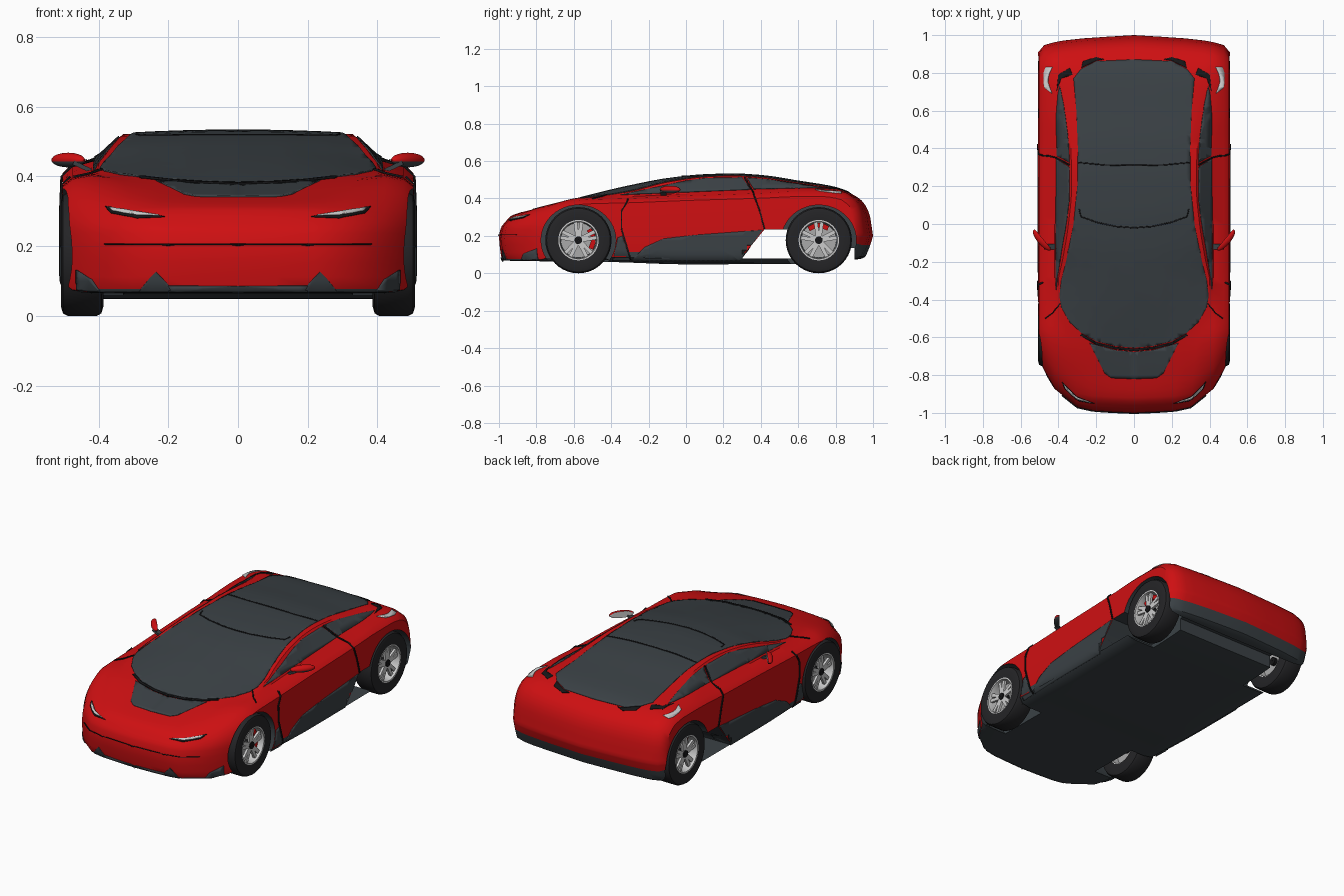
import bpy, bmesh, math
from mathutils import Vector, Matrix
from mathutils.bvhtree import BVHTree

if "Cube" in bpy.data.objects:
    bpy.data.objects.remove(bpy.data.objects["Cube"])

def material(name, rgb):
    m = bpy.data.materials.new(name)
    m.use_nodes = True
    m.diffuse_color = (*rgb, 1)
    m.node_tree.nodes["Principled BSDF"].inputs["Base Color"].default_value = (*rgb, 1)
    return m

RED = material("red_paint", (0.62, 0.005, 0.006))
DARK = material("dark_grey", (0.043, 0.053, 0.06))
BLACK = material("black", (0.008, 0.008, 0.009))
RUBBER = material("tyre_rubber", (0.018, 0.018, 0.02))
SILVER = material("silver", (0.6, 0.6, 0.6))
GREY = material("brake_grey", (0.4, 0.4, 0.4))

def finish(name, bm, mats, mirror=False, angle=35, fix=True):
    if fix:
        bmesh.ops.recalc_face_normals(bm, faces=bm.faces)
    me = bpy.data.meshes.new(name)
    bm.to_mesh(me)
    bm.free()
    ob = bpy.data.objects.new(name, me)
    bpy.context.collection.objects.link(ob)
    for m in mats:
        me.materials.append(m)
    if mirror:
        ob.modifiers.new("mirror", 'MIRROR')
    smooth(ob, angle)
    return ob

def smooth(ob, angle):
    bpy.ops.object.select_all(action='DESELECT')
    bpy.context.view_layer.objects.active = ob
    ob.select_set(True)
    bpy.ops.object.shade_smooth_by_angle(angle=math.radians(angle))

def curve(keys, t):
    """Monotone cubic through (t, value) keys."""
    n = len(keys)
    sec = [(keys[i + 1][1] - keys[i][1]) / (keys[i + 1][0] - keys[i][0]) for i in range(n - 1)]
    def slope(i):
        if i in (0, n - 1):
            return sec[min(i, n - 2)]
        a, b = sec[i - 1], sec[i]
        return 0 if a * b <= 0 else 2 * a * b / (a + b)
    i = max(k for k in range(n - 1) if k == 0 or keys[k][0] <= t)
    d = keys[i + 1][0] - keys[i][0]
    u = min(max((t - keys[i][0]) / d, 0), 1)
    return (keys[i][1] * (1 + 2 * u) * (1 - u) ** 2 + slope(i) * d * u * (1 - u) ** 2
            + keys[i + 1][1] * u * u * (3 - 2 * u) + slope(i + 1) * d * u * u * (u - 1))

# Body guide curves along the length: centre line, roof rail, belt, floor, rail width
NOSE = [(-1, .2), (-.99, .243), (-.97, .27)]
TAIL = [(.87, .433), (.94, .388), (.98, .32), (1, .2)]
CENTRE = NOSE + [(-.93, .31), (-.8, .345), (-.66, .378), (-.5, .42), (-.3, .467),
                 (-.1, .505), (.1, .526), (.25, .53), (.4, .522), (.6, .492), (.8, .458)] + TAIL
RAIL = NOSE + [(-.93, .305), (-.8, .352), (-.66, .385), (-.45, .413), (-.3, .437),
               (-.1, .487), (.1, .515), (.25, .521), (.4, .512), (.6, .482), (.8, .455)] + TAIL
BELT = NOSE + [(-.93, .298), (-.87, .33), (-.7, .385), (-.6, .402), (-.3, .411),
               (0, .425), (.4, .44), (.6, .45), (.75, .45)] + TAIL
FLOOR = [(-1, .2), (-.995, .13), (-.98, .068), (-.4, .06), (0, .048), (.6, .05),
         (.95, .08), (.985, .15), (1, .2)]
RAIL_X = [(-1, .3), (-.66, .33), (-.45, .4), (-.3, .4), (-.2, .38), (0, .347),
          (.2, .33), (.4, .334), (.6, .355), (.8, .37), (1, .37)]
FRONT_BEND = [(0, 0), (.2, .01), (.3, .03), (.4, .1), (.45, .18), (.507, .28)]
REAR_BEND = [(0, 0), (.3, .02), (.47, .05), (.507, .09)]

def section(v):
    h, hr, s, b, r = (curve(k, v) for k in (CENTRE, RAIL, BELT, FLOOR, RAIL_X))
    top = [(r * f, hr + (h - hr) * (1 - f * f)) for f in (0, .37, .72, 1)]
    top += [(.42, s), (.475, s - .05 * (s - .2)), (.503, s - .16 * (s - .2))]
    low = [(p[0], b + k * (.2 - b)) for p, k in zip(top, (0, 0, 0, 0, 0, .05, .2))]
    side = [(.507, .2 - .6 * (.2 - b)), (.507, .2), (.507, .2 + .4 * (s - .2))]
    half = low + side + top[::-1]
    ring = half + [(-x, z) for x, z in half[-2:0:-1]]
    pts = []
    for x, z in ring:
        y = v + curve(FRONT_BEND, abs(x)) * max(0, (-v - .3) / .7) ** 2
        y -= curve(REAR_BEND, abs(x)) * max(0, (v - .5) / .5) ** 2
        pts.append((x, y, z))
    return pts

ends = [1, .997, .992, .985, .975, .96, .94]
stations = [-e for e in ends] + [-.92 + .04 * i for i in range(47)] + ends[::-1]
bm = bmesh.new()
rings = [[bm.verts.new(p) for p in section(v)] for v in stations]
for a, b in zip(rings, rings[1:]):
    for i in range(len(a)):
        j = (i + 1) % len(a)
        bm.faces.new((a[i], a[j], b[j], b[i]))
bmesh.ops.remove_doubles(bm, verts=bm.verts, dist=1e-4)
bmesh.ops.recalc_face_normals(bm, faces=bm.faces)
for f in bm.faces:
    c = f.calc_center_median()
    if (f.normal.z < -.5 and c.z < .19) or (c.y > .8 and c.z < .15) or (c.z < .1 and -.35 < c.y < .6):
        f.material_index = 1
body = finish("body_shell", bm, [RED, DARK])

def prism(name, outline, x0, x1):
    bm = bmesh.new()
    lo, hi = ([bm.verts.new((x, y, z)) for y, z in outline] for x in (x0, x1))
    bm.faces.new(lo)
    bm.faces.new(hi)
    for i in range(len(lo)):
        j = (i + 1) % len(lo)
        bm.faces.new((lo[i], lo[j], hi[j], hi[i]))
    for f in bm.faces:
        f.material_index = 1
    return finish(name, bm, [RED, DARK])

# Wheel wells and the open gaps around the rear wheels
AXLES = {"front": -.575, "rear": .71}
WHEEL_Z = .177
cutters = [prism("gap_cutter", [(.31, .1), (.42, .235), (.6, .235), (.6, .078), (.3, .078)], -.7, .7),
           prism("rear_gap_cutter", [(.8, -.1), (.8, .135), (.9, .135), (.9, -.1)], -.7, .7)]
for ay in AXLES.values():
    arch = [(ay + .2 * math.cos(a), WHEEL_Z + .188 * math.sin(a))
            for a in (math.tau * i / 48 for i in range(48))]
    cutters += [prism("arch_cutter", arch, *xs) for xs in ((.33, .6), (-.6, -.33))]
for c in cutters:
    mod = body.modifiers.new("cut", 'BOOLEAN')
    mod.operation, mod.solver, mod.object = 'DIFFERENCE', 'EXACT', c
    bpy.context.view_layer.objects.active = body
    bpy.ops.object.modifier_apply(modifier="cut")
    bpy.data.objects.remove(c)
smooth(body, 35)
bpy.context.view_layer.update()
bvh = BVHTree.FromObject(body, bpy.context.evaluated_depsgraph_get())

# Thin plates laid onto the shell, outlined in top, side, front or back projection
PROJECT = {"top": (lambda a, b: (a, b, 2), (0, 0, -1)), "side": (lambda a, b: (2, a, b), (-1, 0, 0)),
           "front": (lambda a, b: (a, -2, b), (0, 1, 0)), "back": (lambda a, b: (a, 2, b), (0, -1, 0))}

def plate(name, view, outline, mat, lift=.004):
    place, d = PROJECT[view]
    d = Vector(d)
    bm = bmesh.new()
    bm.faces.new([bm.verts.new(place(a, b)) for a, b in outline])
    bmesh.ops.triangulate(bm, faces=bm.faces)
    for axis in range(3):
        n = Vector([float(k == axis) for k in range(3)])
        if abs(d[axis]) < .5:
            for i in range(-40, 41):
                bmesh.ops.bisect_plane(bm, geom=bm.verts[:] + bm.edges[:] + bm.faces[:],
                                       plane_co=n * i * .025, plane_no=n)
    for v in bm.verts:
        hit, n, _, _ = bvh.ray_cast(v.co, d)
        if hit is None:
            hit, n, _, _ = bvh.find_nearest(v.co + d * 1.6)
        v.co = hit + n * lift
    bm.normal_update()
    bmesh.ops.reverse_faces(bm, faces=[f for f in bm.faces if f.normal.dot(d) > 0])
    ob = finish(name, bm, [mat], fix=False)
    sol = ob.modifiers.new("thickness", 'SOLIDIFY')
    sol.thickness, sol.offset = .006, -1
    ob.modifiers.new("mirror", 'MIRROR')

def seam(name, view, path, width=.007):
    left, right = [], []
    for i, p in enumerate(path):
        t = Vector(path[min(i + 1, len(path) - 1)]) - Vector(path[max(i - 1, 0)])
        n = Vector((-t.y, t.x)).normalized() * width / 2
        left.append(tuple(Vector(p) + n))
        right.append(tuple(Vector(p) - n))
    plate(name, view, left + right[::-1], BLACK, .0065)

plate("roof_and_windscreen", "top", [(0, -.655), (.1, -.645), (.2, -.62), (.28, -.575), (.34, -.52),
      (.385, -.44), (.395, -.38), (.385, -.3), (.36, -.2), (.32, 0), (.3, .2), (.297, .4), (.305, .6),
      (.32, .77), (.28, .82), (.2, .86), (0, .87)], DARK)
plate("bonnet_insert", "top", [(0, -.82), (.12, -.815), (.155, -.79), (.235, -.63), (.2, -.64),
      (.1, -.667), (0, -.677)], DARK)
plate("front_side_window", "side", [(-.35, .418), (-.2, .45), (0, .493), (.1, .507), (.3, .511),
      (.345, .447), (0, .433)], DARK)
plate("rear_side_window", "side", [(.362, .449), (.325, .51), (.45, .499), (.6, .476), (.73, .457),
      (.6, .455)], DARK)
plate("side_skirt", "side", [(-.29, .07), (-.22, .14), (-.12, .185), (.05, .205), (.41, .232),
      (.31, .095), (.29, .07)], DARK)
plate("arch_liner_panel", "side", [(-.39, .075), (-.365, .19), (-.34, .2), (-.3, .075)], DARK)
plate("front_intake", "front", [(.19, .07), (.2, .09), (.235, .127), (.25, .112), (.285, .07)], DARK)
plate("front_lip", "front", [(0, .07), (.2, .07), (.2, .086), (0, .086)], DARK)
plate("front_corner_intake", "front", [(.395, .07), (.42, .105), (.462, .132), (.462, .07)], DARK)
plate("headlight_surround", "front", [(.21, .283), (.38, .312), (.365, .295), (.29, .28)], BLACK)
plate("headlight", "front", [(.225, .286), (.37, .309), (.36, .299), (.29, .287)], SILVER, .007)
plate("tail_vent", "top", [(.16, .872), (.2, .863), (.28, .825), (.27, .86), (.2, .882)], BLACK)
plate("tail_side_vent", "top", [(.325, .79), (.385, .77), (.41, .7), (.4, .79), (.34, .825)], BLACK)
plate("tail_light", "side", [(.69, .447), (.83, .435), (.83, .426), (.72, .438)], SILVER)

seam("windscreen_lower_seam", "top", [(0, -.666), (.1, -.656), (.2, -.632), (.28, -.585)], .012)
seam("windscreen_upper_seam", "top", [(0, -.02), (.1, -.012), (.2, .01), (.28, .04), (.29, .08)])
seam("roof_rear_seam", "top", [(0, .31), (.15, .312), (.297, .325)])
seam("bonnet_seam", "top", [(.39, -.42), (.43, -.47), (.47, -.5)], .005)
seam("door_front_seam", "side", [(-.31, .395), (-.345, .33), (-.345, .24), (-.32, .15), (-.295, .075)])
seam("door_rear_seam", "side", [(.313, .51), (.36, .43), (.395, .33), (.42, .235)])
seam("nose_seam", "front", [(0, .205), (.2, .205), (.38, .205)], .003)

# Wheels
def lathe(name, profile, y, mat, segs=40):
    bm = bmesh.new()
    loops = [[bm.verts.new((x, y + r * math.cos(a), WHEEL_Z + r * math.sin(a))) for x, r in profile]
             for a in (math.tau * i / segs for i in range(segs))]
    for i in range(segs):
        a, b = loops[i], loops[(i + 1) % segs]
        for k in range(len(profile)):
            m = (k + 1) % len(profile)
            bm.faces.new((a[k], a[m], b[m], b[k]))
    finish(name, bm, [mat], True)

def box_on_wheel(bm, y, angle, size, offset):
    mat = (Matrix.Translation((0, y, WHEEL_Z)) @ Matrix.Rotation(angle, 4, 'X')
           @ Matrix.Translation(offset) @ Matrix.Diagonal((*size, 1)))
    bmesh.ops.create_cube(bm, size=1, matrix=mat)

for end, y in AXLES.items():
    lathe(end + "_tyre", [(.388, .105), (.386, .15), (.392, .17), (.405, .177), (.488, .177),
          (.502, .17), (.508, .15), (.503, .105)], y, RUBBER)
    lathe(end + "_rim", [(.392, .108), (.504, .108), (.504, .1), (.48, .095), (.392, .098)], y, SILVER)
    lathe(end + "_brake_disc", [(.44, .02), (.44, .094), (.45, .094), (.45, .02)], y, GREY)
    lathe(end + "_hub", [(.42, .002), (.42, .024), (.497, .02), (.497, .002)], y, BLACK, 20)
    bm = bmesh.new()
    for i in range(5):
        for side in (-1, 1):
            box_on_wheel(bm, y, math.tau * i / 5 + math.pi / 2 + side * .14,
                         (.014, .085, .02), (.484, .06, side * .003))
    finish(end + "_spokes", bm, [SILVER], True)
    bm = bmesh.new()
    for k in (-.45, 0, .45):
        box_on_wheel(bm, y, k + (.1 if end == "front" else 1.6), (.022, .026, .04), (.46, .078, 0))
    finish(end + "_brake_caliper", bm, [RED], True)

# Door mirrors
bm = bmesh.new()
spin = Matrix.Translation((.487, -.085, .447)) @ Matrix.Rotation(math.radians(50), 4, 'Z')
bmesh.ops.create_uvsphere(bm, u_segments=24, v_segments=14, radius=1,
                          matrix=spin @ Matrix.Diagonal((.07, .024, .021, 1)))
rear = spin.to_3x3() @ Vector((0, 1, 0))
for v in bm.verts:
    over = (v.co - spin.translation).dot(rear) - .008
    if over > 0:
        v.co -= rear * over
bm.normal_update()
for f in bm.faces:
    if f.normal.dot(rear) > .9:
        f.material_index = 2
    elif f.calc_center_median().z < .441:
        f.material_index = 1
finish("door_mirror", bm, [RED, DARK, SILVER], True)
bm = bmesh.new()
bmesh.ops.create_cube(bm, size=1, matrix=Matrix.Translation((.445, -.12, .427))
                      @ Matrix.Rotation(math.radians(-25), 4, 'Y') @ Matrix.Diagonal((.06, .03, .012, 1)))
finish("mirror_stalk", bm, [DARK], True)
